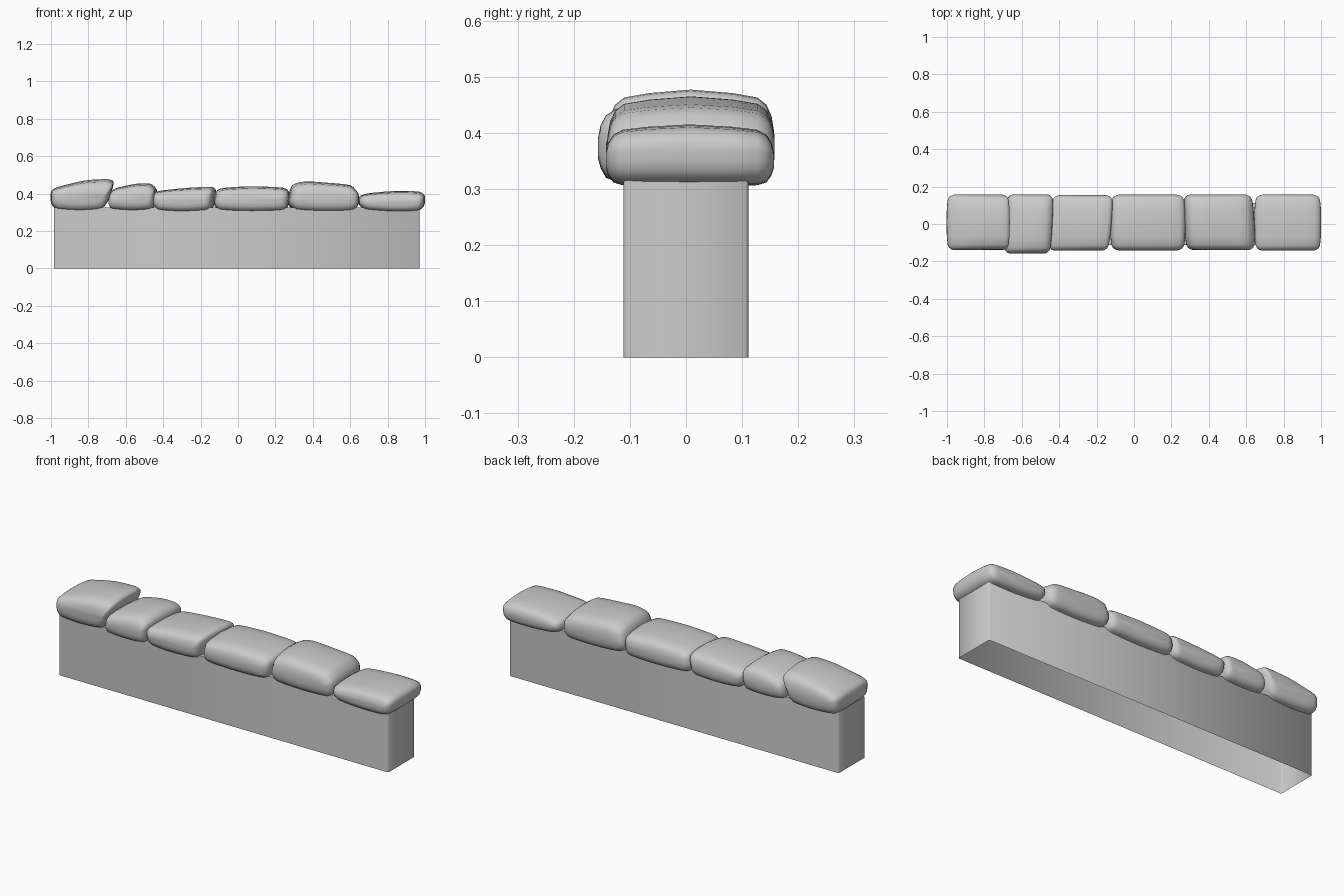
import bpy, bmesh
from mathutils import Vector

if "Cube" in bpy.data.objects:
    bpy.data.objects.remove(bpy.data.objects["Cube"])


def make_object(name, bm, angle):
    me = bpy.data.meshes.new(name)
    bm.to_mesh(me)
    bm.free()
    ob = bpy.data.objects.new(name, me)
    bpy.context.collection.objects.link(ob)
    bpy.ops.object.select_all(action='DESELECT')
    ob.select_set(True)
    bpy.context.view_layer.objects.active = ob
    bpy.ops.object.shade_smooth_by_angle(angle=angle)
    return ob


def smooth_loop(pts, n=3):
    """Closed smooth curve through the points."""
    p = [Vector(q) for q in pts]
    out = []
    for i in range(len(p)):
        a, b, c, d = (p[(i + k) % len(p)] for k in (-1, 0, 1, 2))
        for s in range(n):
            t = s / n
            out.append(b + 0.35 * t * (c - a) * (1 - t) ** 2 + (c - b) * (3 * t * t - 2 * t ** 3)
                       - 0.35 * (d - b) * t * t * (1 - t))
    return out


# depth position, x scale, z scale above and below the middle of each cross-section
HALF = [(1, .76, .15, .35), (.97, .85, .46, .62), (.91, .92, .69, .88),
        (.80, .965, .84, .98), (.5, .99, .93, 1)]
SECTIONS = [(-t, a, u, d) for t, a, u, d in HALF] + [(0, 1, 1, 1)] + HALF[::-1]


def stone(i, y0, y1, skew, profile):
    loop = smooth_loop([(x, z - .005 if z < .33 else z) for x, z in profile])
    xs = [v.x for v in loop]
    zs = [v.y for v in loop]
    cx, cz = (min(xs) + max(xs)) / 2, (min(zs) + max(zs)) / 2 - .005
    bm = bmesh.new()
    rings = []
    for t, sx, up, down in SECTIONS:
        y = (y0 + y1) / 2 + t * (y1 - y0) / 2
        rings.append([bm.verts.new((cx + (v.x - cx) * sx + skew * t, y,
                                    cz + (v.y - cz) * (up if v.y > cz else down)))
                      for v in loop])
    n = len(loop)
    for a, b in zip(rings, rings[1:]):
        for k in range(n):
            bm.faces.new((a[k], a[(k + 1) % n], b[(k + 1) % n], b[k]))
    bm.faces.new(rings[0])
    bm.faces.new(rings[-1])
    bmesh.ops.recalc_face_normals(bm, faces=bm.faces)
    make_object(f"cap_stone_{i}", bm, 1.3)


# wall body, open underneath, with slightly eased upright edges
bm = bmesh.new()
bmesh.ops.create_cube(bm, size=1)
for v in bm.verts:
    v.co = Vector((v.co.x * 1.955 - .0075, v.co.y * .222, (v.co.z + .5) * .327))
upright = [e for e in bm.edges if abs(e.verts[0].co.z - e.verts[1].co.z) > .1]
bmesh.ops.bevel(bm, geom=upright, offset=.005, segments=1, affect='EDGES')
bm.normal_update()
bmesh.ops.delete(bm, geom=[f for f in bm.faces if f.normal.z < -.9], context='FACES_ONLY')
make_object("wall_body", bm, 1.0)

# cap stones: front (y0), back (y1), skew and front outline (x, z)
STONES = [
    (-.14, .157, 0, [(-.97, .325), (-.85, .316), (-.73, .326), (-.69, .37), (-.664, .46), (-.70, .477),
                     (-.82, .47), (-.965, .435), (-1.0, .41), (-1.0, .35)]),
    (-.157, .157, .008, [(-.67, .325), (-.56, .317), (-.46, .325), (-.44, .36), (-.437, .425), (-.47, .453),
                         (-.55, .452), (-.655, .428), (-.682, .40), (-.69, .35)]),
    (-.143, .154, .012, [(-.42, .32), (-.30, .311), (-.16, .318), (-.13, .34), (-.12, .41), (-.14, .436),
                         (-.28, .43), (-.41, .416), (-.45, .40), (-.45, .35)]),
    (-.142, .157, 0, [(-.10, .32), (.07, .312), (.24, .318), (.27, .34), (.275, .40), (.245, .431),
                      (.07, .439), (-.08, .43), (-.118, .41), (-.128, .35)]),
    (-.14, .158, -.008, [(.30, .322), (.46, .312), (.61, .318), (.642, .345), (.642, .40), (.60, .445),
                         (.48, .458), (.36, .465), (.29, .445), (.266, .36)]),
    (-.143, .157, 0, [(.68, .322), (.82, .311), (.96, .314), (.995, .335), (1.0, .385), (.97, .41),
                      (.85, .415), (.70, .402), (.65, .385), (.645, .345)]),
]
for i, s in enumerate(STONES, 1):
    stone(i, *s)
